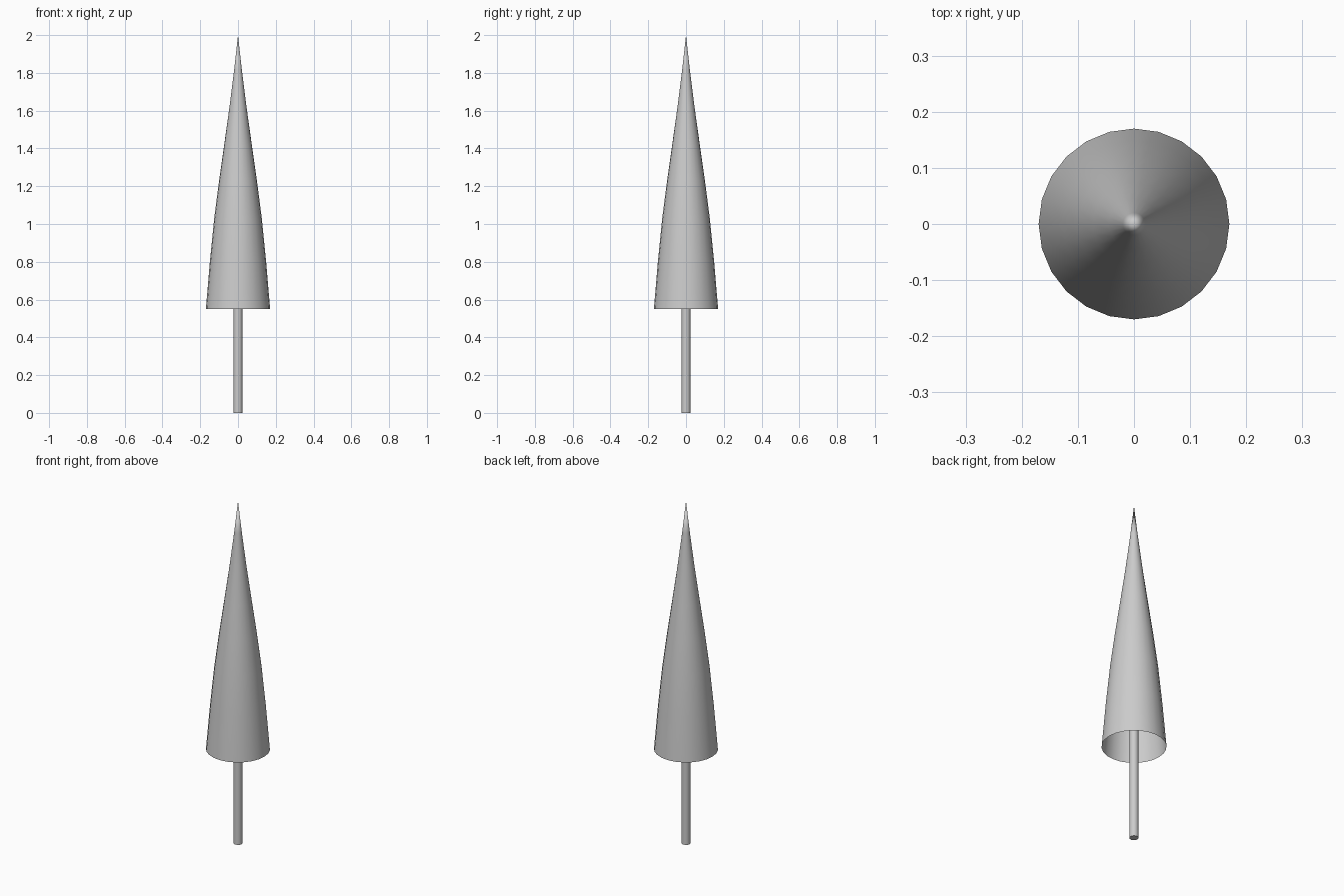
import bpy, bmesh
from math import radians
from mathutils import Matrix

cube = bpy.data.objects.get("Cube")
if cube:
    bpy.data.objects.remove(cube, do_unlink=True)

grey = bpy.data.materials.new("plain grey")
grey.use_nodes = True
grey.diffuse_color = (0.6, 0.6, 0.6, 1)
grey.node_tree.nodes["Principled BSDF"].inputs["Base Color"].default_value = grey.diffuse_color


def lathe(name, profile, sides):
    """Spin a (radius, height) profile around the z axis."""
    bm = bmesh.new()
    verts = [bm.verts.new((r, 0, z)) for r, z in profile]
    edges = [bm.edges.new(pair) for pair in zip(verts, verts[1:])]
    bmesh.ops.spin(bm, geom=verts + edges, axis=(0, 0, 1), cent=(0, 0, 0),
                   angle=radians(360), steps=sides, use_merge=True)
    bmesh.ops.remove_doubles(bm, verts=bm.verts, dist=0.0001)
    bmesh.ops.recalc_face_normals(bm, faces=bm.faces)
    # Open shells: make sure the sides face outward
    side = max(bm.faces, key=lambda f: f.normal.xy.length)
    if side.normal.xy.dot(side.calc_center_median().xy) < 0:
        bmesh.ops.reverse_faces(bm, faces=bm.faces)
    mesh = bpy.data.meshes.new(name)
    bm.to_mesh(mesh)
    bm.free()
    mesh.materials.append(grey)
    obj = bpy.data.objects.new(name, mesh)
    bpy.context.collection.objects.link(obj)
    bpy.ops.object.select_all(action="DESELECT")
    obj.select_set(True)
    bpy.context.view_layer.objects.active = obj
    bpy.ops.object.shade_smooth_by_angle(angle=radians(50))
    return obj


# Hollow foliage cone, open underneath, drawn out to a fine tip
lathe("foliage", [(0.17, 0.55), (0.149, 0.8), (0.126, 1.03), (0.1, 1.23),
                  (0.073, 1.42), (0.045, 1.62), (0.02, 1.82), (0, 2)], 24)

# Thin trunk, running up inside the foliage
lathe("trunk", [(0, 0), (0.024, 0), (0.024, 1.2), (0, 1.2)], 12)
